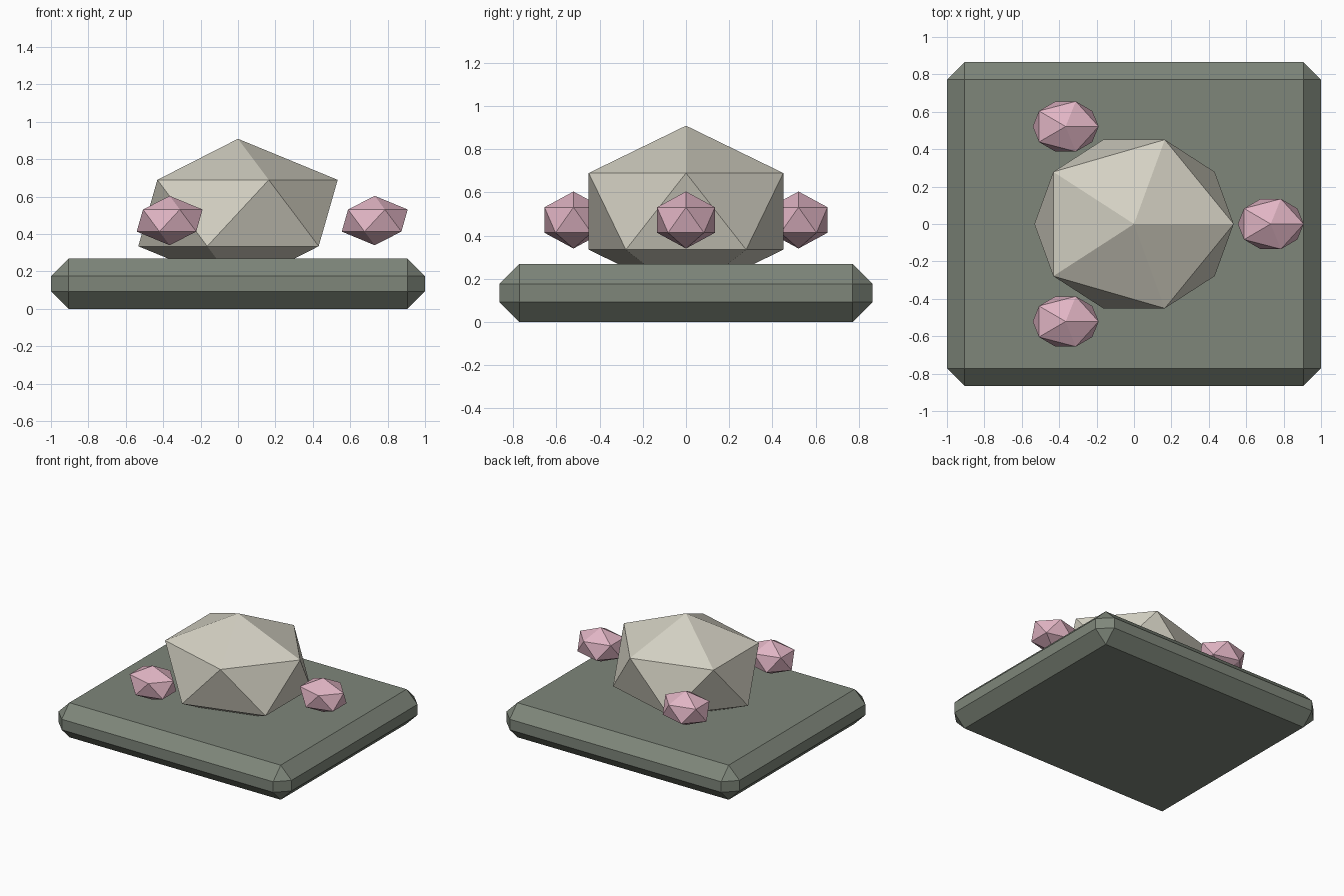
import bpy
import math

old = bpy.data.objects.get("Cube")
if old:
    bpy.data.objects.remove(old, do_unlink=True)


def material(name, color):
    mat = bpy.data.materials.new(name)
    mat.use_nodes = True
    mat.diffuse_color = (*color, 1)
    mat.node_tree.nodes["Principled BSDF"].inputs["Base Color"].default_value = (*color, 1)
    return mat


def finish(name, mat, scale):
    obj = bpy.context.object
    obj.name = name
    obj.scale = scale
    bpy.ops.object.transform_apply(location=False, rotation=False, scale=True)
    obj.data.materials.append(mat)
    return obj


def faceted_stone(name, mat, location, scale):
    bpy.ops.mesh.primitive_ico_sphere_add(subdivisions=1, radius=1, location=location)
    return finish(name, mat, scale)


slab_green = material("moss grey", (0.21, 0.24, 0.195))
boulder_cream = material("pale stone", (0.65, 0.63, 0.54))
pebble_pink = material("dusty pink", (0.75, 0.46, 0.55))

# Chamfered base slab
bpy.ops.mesh.primitive_cube_add(size=1, location=(0, 0, 0.134))
slab = finish("base_slab", slab_green, (2, 1.73, 0.268))
bevel = slab.modifiers.new("chamfer", 'BEVEL')
bevel.width = 0.093
bevel.segments = 1

# Central boulder, sunk into the slab
faceted_stone("boulder", boulder_cream, (0, 0, 0.512), (0.596, 0.53, 0.397))

# Three small stones around the boulder
for i in range(3):
    angle = i * math.tau / 3
    faceted_stone(f"small_stone_{i + 1}", pebble_pink,
                  (0.731 * math.cos(angle), 0.602 * math.sin(angle), 0.472),
                  (0.197, 0.158, 0.132))
